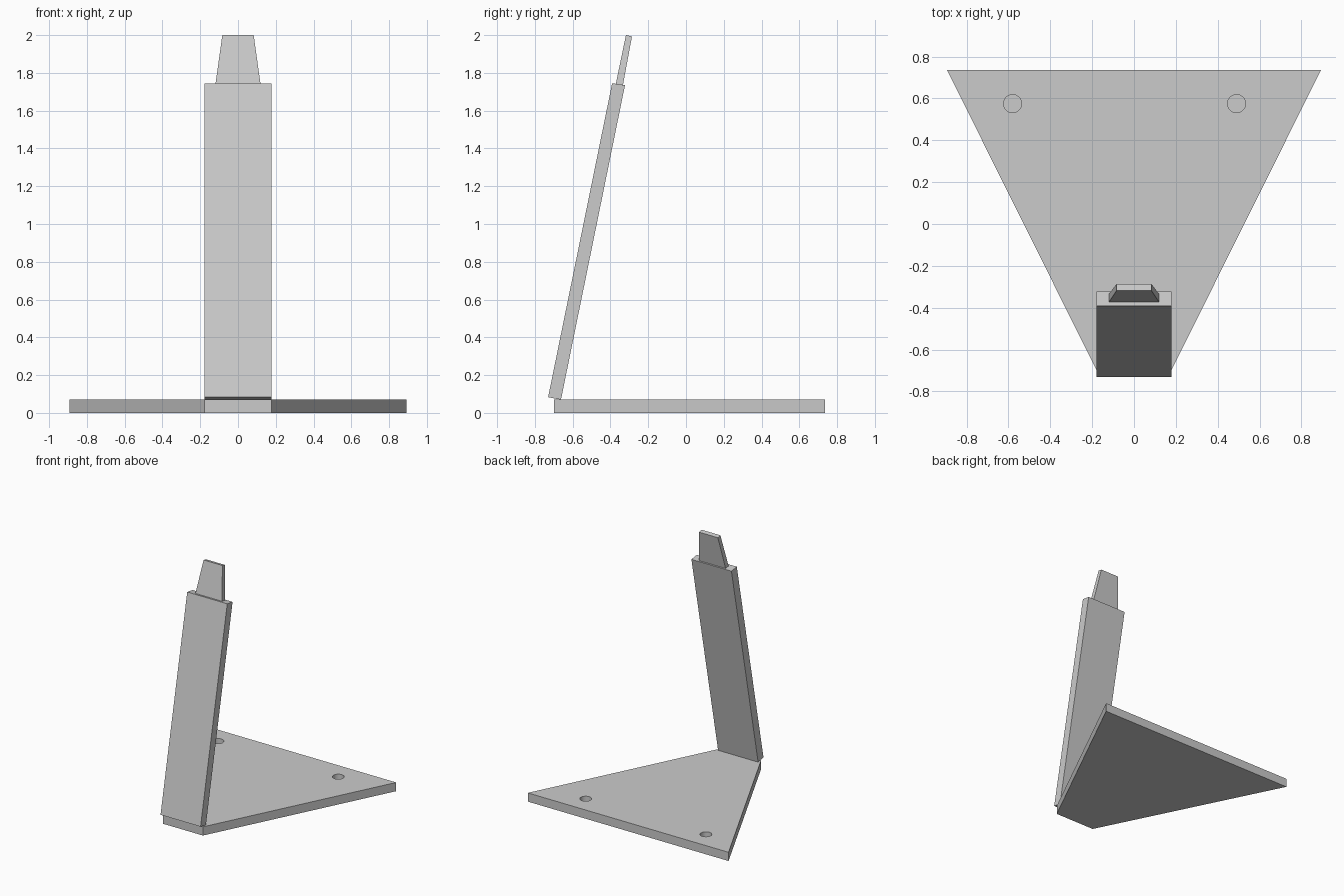
import bpy, bmesh

cube = bpy.data.objects.get("Cube")
if cube:
    bpy.data.objects.remove(cube, do_unlink=True)

grey = bpy.data.materials.new("plain_grey")
grey.use_nodes = True
colour = (0.6, 0.6, 0.6, 1)
grey.diffuse_color = colour
grey.node_tree.nodes["Principled BSDF"].inputs["Base Color"].default_value = colour


def loft(name, lower, upper):
    """Solid between two matching outlines."""
    bm = bmesh.new()
    a = [bm.verts.new(p) for p in lower]
    b = [bm.verts.new(p) for p in upper]
    bm.faces.new(a)
    bm.faces.new(b)
    for i in range(len(a)):
        j = (i + 1) % len(a)
        bm.faces.new((a[i], a[j], b[j], b[i]))
    bmesh.ops.recalc_face_normals(bm, faces=bm.faces)
    mesh = bpy.data.meshes.new(name)
    bm.to_mesh(mesh)
    bm.free()
    mesh.materials.append(grey)
    obj = bpy.data.objects.new(name, mesh)
    bpy.context.collection.objects.link(obj)
    return obj


def section(half_width, front, back):
    """Rectangle across x between a front and a back (y, z) point."""
    return [(-half_width, *front), (half_width, *front),
            (half_width, *back), (-half_width, *back)]


# Tapered base plate
THICK = 0.07
outline = [(-0.178, -0.7), (0.178, -0.7), (0.893, 0.735), (-0.893, 0.735)]
base = loft("base_plate", [(x, y, 0) for x, y in outline],
            [(x, y, THICK) for x, y in outline])

# Blind screw holes in the rear corners
for side, x in (("right", -0.58), ("left", 0.49)):
    bpy.ops.mesh.primitive_cylinder_add(vertices=48, radius=0.043, depth=0.08,
                                        location=(x, 0.575, THICK))
    cutter = bpy.context.object
    cutter.name = side + "_hole_cutter"
    cutter.data.materials.append(grey)
    cutter.hide_render = True
    cutter.hide_set(True)
    cut = base.modifiers.new(side + "_hole", "BOOLEAN")
    cut.operation = "DIFFERENCE"
    cut.solver = "EXACT"
    cut.object = cutter

# Leaning post
loft("leaning_post", section(0.178, (-0.73, 0.083), (-0.662, 0.07)),
     section(0.178, (-0.391, 1.745), (-0.323, 1.735)))

# Narrow tab on top, tapering upward
loft("top_tab", section(0.12, (-0.373, 1.735), (-0.335, 1.73)),
     section(0.083, (-0.318, 2.0), (-0.286, 1.993)))
